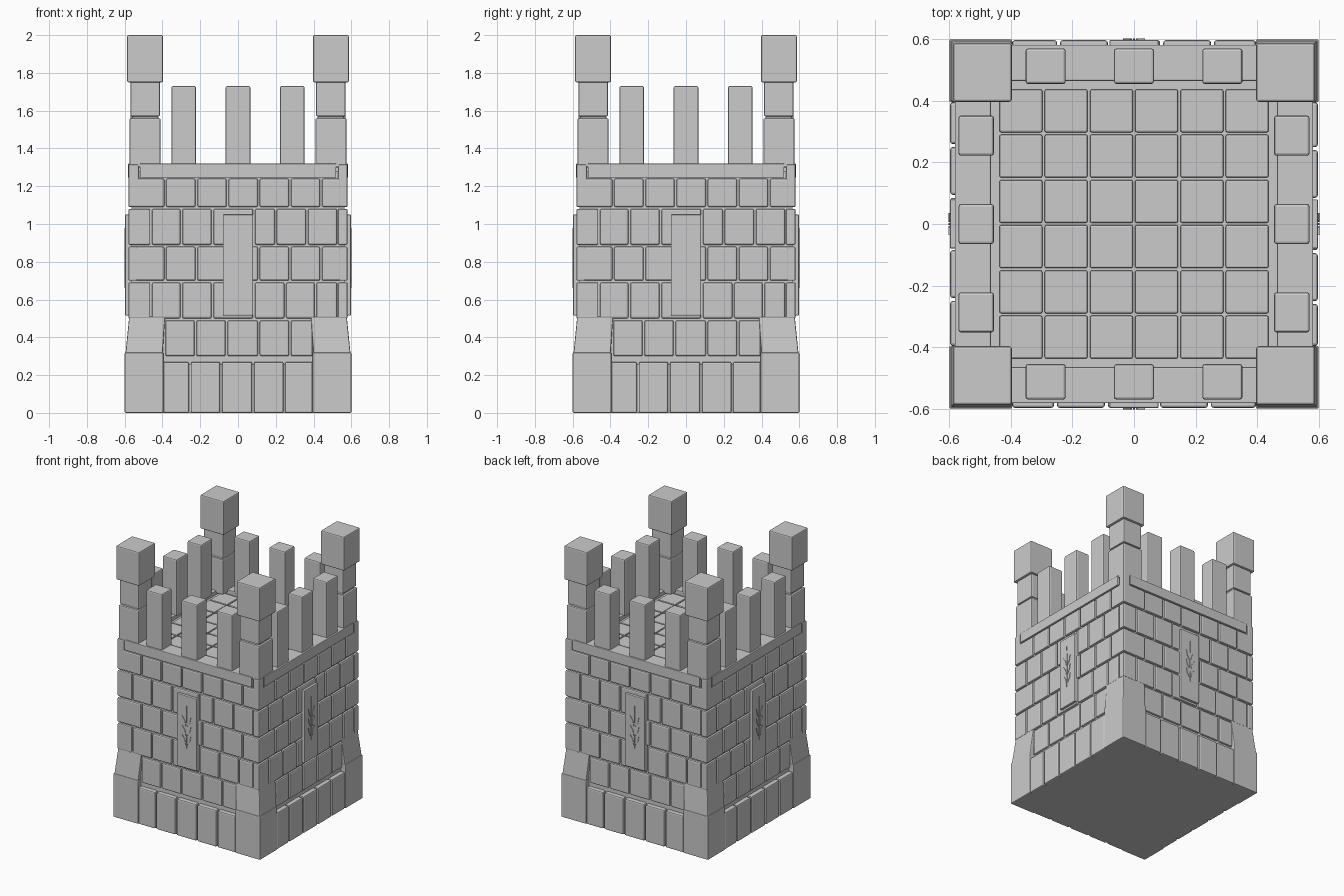
import bpy, bmesh, math
from mathutils import Matrix, Vector

cube = bpy.data.objects.get("Cube")
if cube:
    bpy.data.objects.remove(cube, do_unlink=True)

stone = bpy.data.materials.new("grey stone")
stone.use_nodes = True
GREY = (0.6, 0.6, 0.6, 1)
stone.diffuse_color = GREY
stone.node_tree.nodes["Principled BSDF"].inputs["Base Color"].default_value = GREY


def add_box(bm, lo, hi, turn=0, taper=None):
    """Box from corner to corner, turned in quarter steps about z."""
    lo, hi = Vector(lo), Vector(hi)
    verts = bmesh.ops.create_cube(bm, size=1)["verts"]
    for v in verts:
        top = v.co.z > 0
        v.co = (lo + hi) / 2 + v.co * (hi - lo)
        if taper and top:
            v.co.x *= taper
            v.co.y *= taper
    bmesh.ops.rotate(bm, verts=verts, cent=(0, 0, 0),
                     matrix=Matrix.Rotation(turn * math.pi / 2, 3, 'Z'))


def finish(name, bm, bevel=0.0):
    mesh = bpy.data.meshes.new(name)
    bm.to_mesh(mesh)
    bm.free()
    obj = bpy.data.objects.new(name, mesh)
    bpy.context.collection.objects.link(obj)
    mesh.materials.append(stone)
    if bevel:
        mod = obj.modifiers.new("Worn edges", 'BEVEL')
        mod.width = bevel
        mod.segments = 2
    return obj


def four_sides(name, boxes, bevel, taper=None):
    bm = bmesh.new()
    for turn in range(4):
        for lo, hi in boxes:
            add_box(bm, lo, hi, turn, taper)
    return finish(name, bm, bevel)


def course(edges, z0, z1, face, gap=0.005):
    """Row of blocks on the front wall between the listed joints."""
    return [((a + gap, -face, z0), (b - gap, -0.5, z1))
            for a, b in zip(edges, edges[1:])]


# Solid core behind the stones
bm = bmesh.new()
add_box(bm, (-0.58, -0.58, 0), (0.58, 0.58, 0.26))
add_box(bm, (-0.565, -0.565, 0.2), (0.565, 0.565, 1.28))
finish("tower_core", bm)

# Footing blocks and buttressed corners
four_sides("footing_blocks",
           course([-0.4, -0.255, -0.09, 0.08, 0.245, 0.4], 0, 0.27, 0.597), 0.008)
four_sides("corner_footings", [((-0.6, -0.6, 0), (-0.395, -0.395, 0.32))], 0.006)
four_sides("corner_buttresses", [((-0.597, -0.597, 0.3), (-0.4, -0.4, 0.51))],
           0.006, 0.965)

# Wall courses in running bond
odd = [-0.46, -0.3, -0.135, 0.085, 0.2, 0.365, 0.53]
even = [-0.55, -0.385, -0.22, -0.055, 0.11, 0.275, 0.44, 0.55]
bricks = course([-0.39, -0.225, -0.06, 0.11, 0.275, 0.4], 0.3, 0.49, 0.578)
bricks += course([-0.46, -0.3, -0.135, 0.085, 0.25, 0.41, 0.53], 0.5, 0.69, 0.58)
bricks += course(even, 0.7, 0.88, 0.58)
bricks += course(odd, 0.89, 1.08, 0.58)
bricks += course(even, 1.09, 1.24, 0.58)
four_sides("wall_bricks", bricks, 0.009)

# Corner stones that close each course
quoins = []
for z0, z1, inner in [(0.5, 0.69, -0.465), (0.7, 0.88, -0.53),
                      (0.89, 1.08, -0.465), (1.09, 1.315, -0.525)]:
    quoins.append(((-0.58, -0.58, z0), (inner, -0.53, z1)))
four_sides("corner_stones", quoins, 0.007)

# Rim slabs and paved roof
four_sides("rim_slabs", [((-0.52, -0.582, 1.245), (0.52, -0.465, 1.32))], 0.004)
bm = bmesh.new()
add_box(bm, (-0.5, -0.5, 1.2), (0.5, 0.5, 1.29))
finish("roof_bed", bm)
bm = bmesh.new()
TILE = 0.147
for i in range(-3, 3):
    for j in range(-3, 3):
        x, y = i * TILE, j * TILE
        add_box(bm, (x + 0.004, y + 0.004, 1.25),
                (x + TILE - 0.004, y + TILE - 0.004, 1.305))
finish("roof_tiles", bm, 0.005)

# Battlements
four_sides("merlons", [((x - 0.065, -0.57, 1.31), (x + 0.065, -0.455, 1.73))
                       for x in (-0.287, 0, 0.287)], 0.008)

# Stacked corner pillars
four_sides("corner_pillars", [((-0.575, -0.575, 1.3), (-0.41, -0.41, 1.56)),
                              ((-0.57, -0.57, 1.57), (-0.413, -0.413, 1.76)),
                              ((-0.56, -0.56, 1.5), (-0.42, -0.42, 1.6))], 0.008)
four_sides("pillar_caps", [((-0.587, -0.587, 1.75), (-0.397, -0.397, 2.0))], 0.008)

# Carved panel on each wall
four_sides("wall_panels", [((-0.08, -0.598, 0.515), (0.08, -0.55, 1.05))], 0.005)


def add_leaf(bm, x, z, length, width, angle, turn):
    """Thin pointed leaf lying on the panel."""
    outline = [(0, 0), (width, 0.45), (0, 1), (-width, 0.45)]
    rot = Matrix.Rotation(turn * math.pi / 2, 4, 'Z')
    tilt = Matrix.Rotation(angle, 4, 'Y')
    base = Vector((x, 0, z))
    verts = [bm.verts.new(rot @ (base + Vector((0, -0.596, 0))
                                 + tilt @ Vector((u, 0, v * length))))
             for u, v in outline]
    face = bm.faces.new(verts)
    out = bmesh.ops.extrude_face_region(bm, geom=[face])["geom"]
    bmesh.ops.translate(bm, verts=[g for g in out if isinstance(g, bmesh.types.BMVert)],
                        vec=rot @ Vector((0, -0.006, 0)))


bm = bmesh.new()
for turn in range(4):
    add_leaf(bm, 0, 0.66, 0.32, 0.004, 0, turn)
    for z in (0.69, 0.76, 0.83):
        for side in (-1, 1):
            add_leaf(bm, side * 0.006, z, 0.075, 0.008, side * 0.4, turn)
bmesh.ops.recalc_face_normals(bm, faces=bm.faces)
finish("carved_sprigs", bm)
